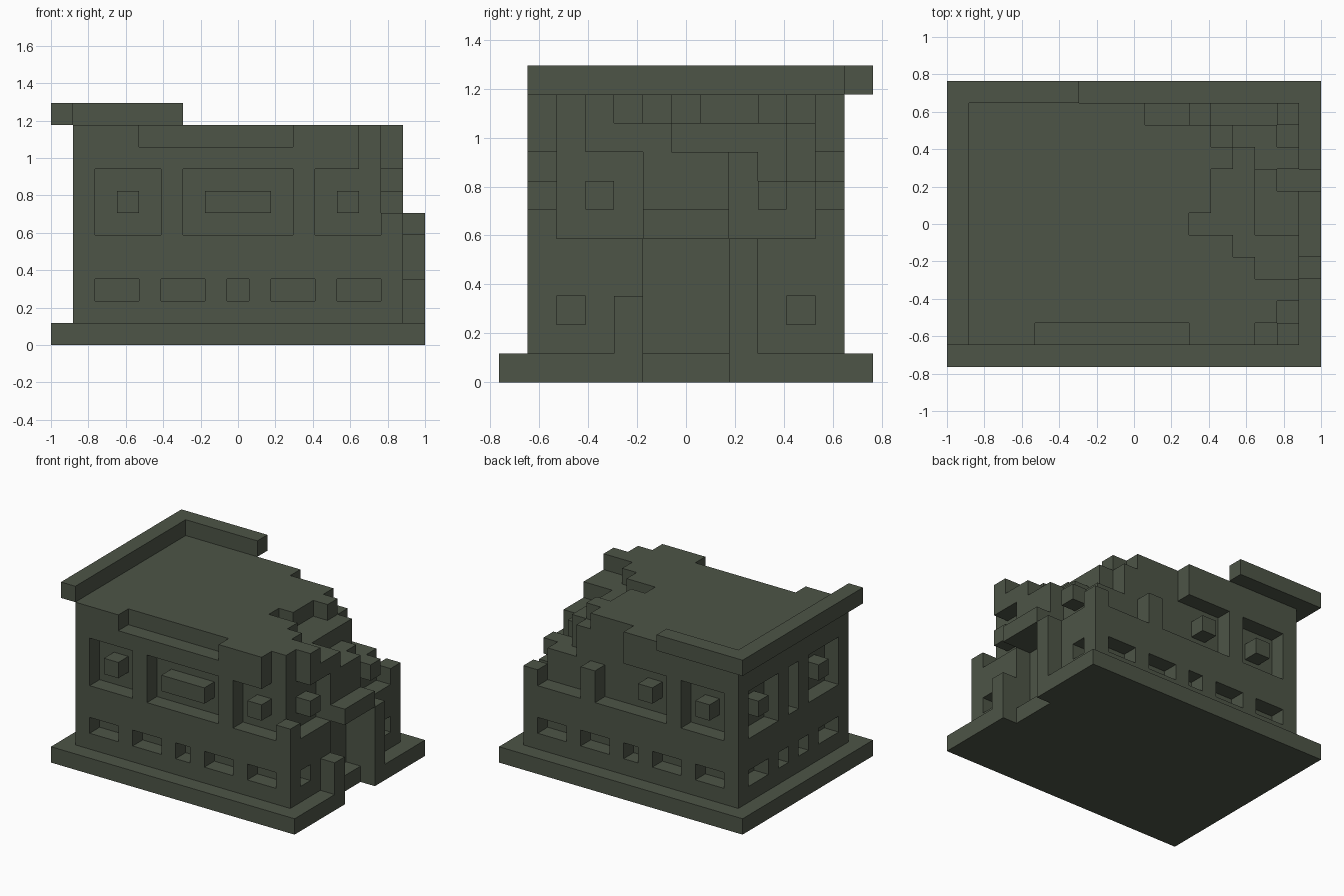
import bpy
import bmesh
from mathutils import Vector

cube = bpy.data.objects.get("Cube")
if cube:
    bpy.data.objects.remove(cube, do_unlink=True)

NX, NY = 17, 13
U = 2 / NX

stone = bpy.data.materials.new("mossy_stone")
stone.use_nodes = True
COLOR = (0.075, 0.09, 0.063, 1)
stone.diffuse_color = COLOR
stone.node_tree.nodes["Principled BSDF"].inputs["Base Color"].default_value = COLOR
stone.node_tree.nodes["Principled BSDF"].inputs["Roughness"].default_value = 0.9


def block(x, y, z):
    """Unit cells in three half-open ranges."""
    return {(i, j, k) for i in range(*x) for j in range(*y) for k in range(*z)}


# Foundation slab with a gap in front of the door
foundation = block((0, NX), (0, NY), (0, 1)) - block((16, 17), (5, 8), (0, 1))

# Main body
building = block((1, 16), (1, 12), (1, 10))

UPPER, LOWER, PANE = (5, 8), (2, 3), (6, 7)

# Front and back windows, one cell deep, with blocks set in the upper ones
for row in (1, 11):
    y = (row, row + 1)
    for x in ((2, 4), (5, 7), (8, 9), (10, 12), (13, 15)):
        building -= block(x, y, LOWER)
    for x in ((2, 5), (6, 11), (12, 15)):
        building -= block(x, y, UPPER)
        building |= block((x[0] + 1, x[1] - 1), y, PANE)

# Side windows
for col, lows in ((1, ((2, 4), (5, 6), (7, 8), (9, 11))), (15, ((2, 3), (10, 11)))):
    x = (col, col + 1)
    for y in lows:
        building -= block(x, y, LOWER)
    for y in ((2, 5), (8, 11)):
        building -= block(x, y, UPPER)
        building |= block(x, (y[0] + 1, y[1] - 1), PANE)
building -= block((1, 2), (6, 7), UPPER)

# Door recess
building -= block((15, 16), (5, 8), (1, 5))


def ruin(x, y, height):
    """Break away everything above a height."""
    global building
    building -= block(x, y, (height, 10))


# Chipped front parapet and front corner
ruin((4, 11), (1, 2), 9)
ruin((14, 15), (1, 2), 5)
ruin((15, 16), (1, 2), 6)
ruin((15, 16), (2, 3), 5)

# Collapsed roof along the door side
ruin((14, 16), (4, 6), 9)
ruin((13, 14), (5, 10), 9)
ruin((11, 14), (6, 7), 9)
ruin((12, 14), (7, 9), 9)
ruin((14, 16), (6, 9), 8)
ruin((15, 16), (8, 9), 5)
ruin((14, 16), (9, 11), 7)
ruin((12, 13), (10, 11), 9)
ruin((13, 14), (10, 11), 7)

# Collapsed back wall
building -= block((8, 11), (11, 12), PANE)
ruin((9, 11), (11, 12), 5)
ruin((11, 12), (11, 12), 7)
ruin((12, 15), (11, 12), 5)
ruin((15, 16), (11, 12), 6)

# Surviving cornice
cornice = block((0, 1), (1, 13), (10, 11)) | block((0, 6), (12, 13), (10, 11))

# Doorway pillars and lintel
broken_pillar = block((16, 17), (4, 5), (1, 3))
whole_pillar = block((16, 17), (8, 9), (1, 5))
lintel = block((16, 17), (5, 8), (5, 6))

parts = {
    "foundation": foundation,
    "building": building,
    "cornice": cornice,
    "broken_pillar": broken_pillar,
    "whole_pillar": whole_pillar,
    "door_lintel": lintel,
}
filled = set().union(*parts.values())


def build(name, cells):
    """Skin the exposed sides of the cells and merge flat areas."""
    bm = bmesh.new()
    for cell in cells:
        for axis in range(3):
            for side in (0, 1):
                step = list(cell)
                step[axis] += 2 * side - 1
                if tuple(step) in filled:
                    continue
                a, b = Vector(), Vector()
                a[(axis + 1) % 3] = 1
                b[(axis + 2) % 3] = 1
                o = Vector(cell)
                o[axis] += side
                corners = [o, o + a, o + a + b, o + b]
                if not side:
                    corners.reverse()
                bm.faces.new([bm.verts.new(((c.x - NX / 2) * U, (c.y - NY / 2) * U, c.z * U))
                              for c in corners])
    bmesh.ops.remove_doubles(bm, verts=bm.verts, dist=U / 100)
    mesh = bpy.data.meshes.new(name)
    bm.to_mesh(mesh)
    bm.free()
    mesh.materials.append(stone)
    obj = bpy.data.objects.new(name, mesh)
    bpy.context.collection.objects.link(obj)


for name, cells in parts.items():
    build(name, cells)
